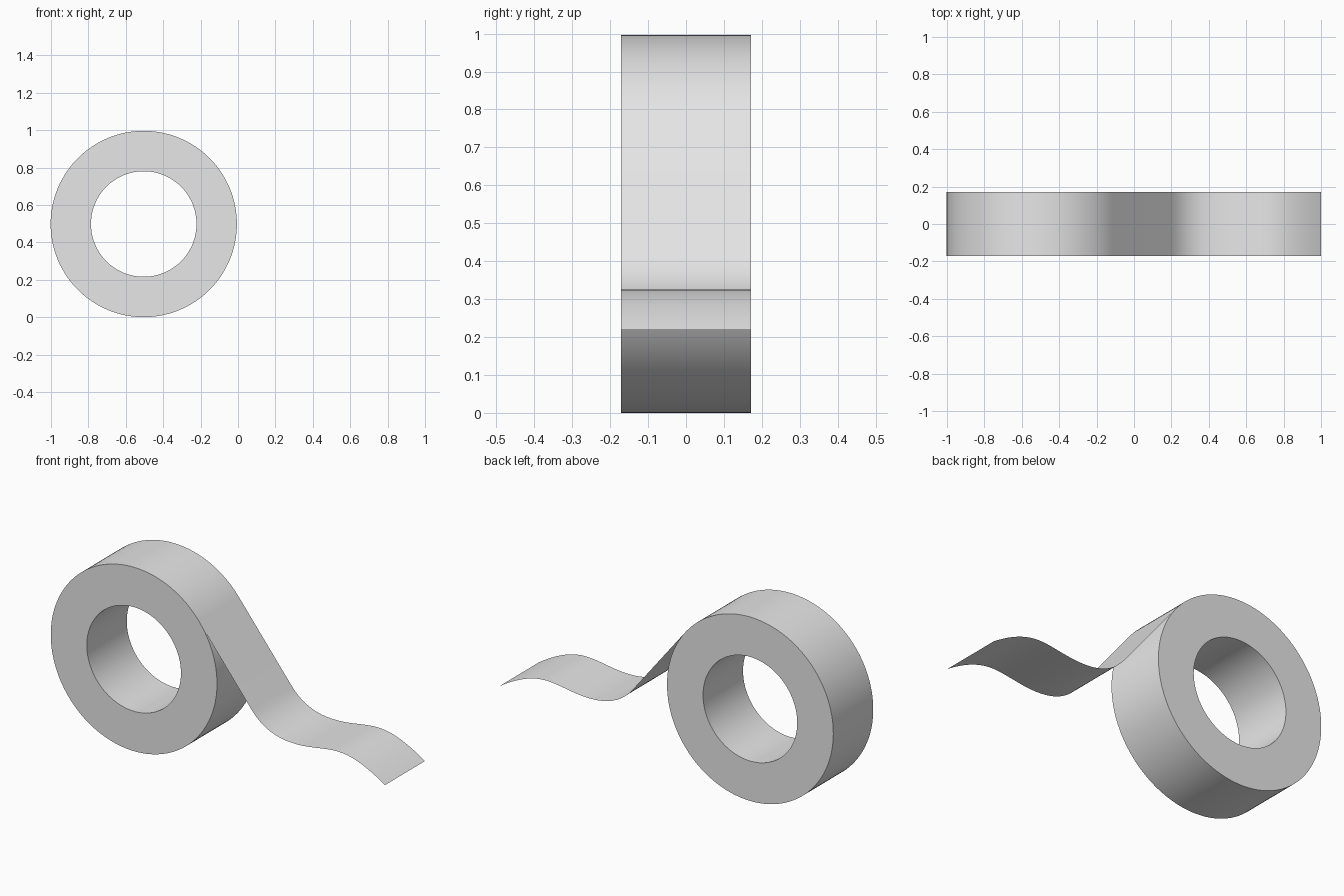
import bpy, bmesh, math
from mathutils import Vector
from mathutils.geometry import interpolate_bezier

if "Cube" in bpy.data.objects:
    bpy.data.objects.remove(bpy.data.objects["Cube"])

CX, CZ = -0.504, 0.498      # roll centre
R_OUT, R_IN = 0.498, 0.282  # roll radii
HALF = 0.171                # half the tape width
SEG = 128

mat = bpy.data.materials.new("light_grey")
mat.diffuse_color = (0.8, 0.8, 0.8, 1)
mat.use_nodes = True
mat.node_tree.nodes["Principled BSDF"].inputs["Base Color"].default_value = mat.diffuse_color


def finish(name, bm):
    mesh = bpy.data.meshes.new(name)
    bm.to_mesh(mesh)
    bm.free()
    obj = bpy.data.objects.new(name, mesh)
    bpy.context.collection.objects.link(obj)
    mesh.materials.append(mat)
    bpy.ops.object.select_all(action='DESELECT')
    obj.select_set(True)
    bpy.context.view_layer.objects.active = obj
    bpy.ops.object.shade_smooth_by_angle(angle=math.radians(35))
    return obj


# Tape roll: rectangular section swept round the y axis
bm = bmesh.new()
section = [(R_OUT, -HALF), (R_OUT, HALF), (R_IN, HALF), (R_IN, -HALF)]
rings = []
for i in range(SEG):
    a = 2 * math.pi * i / SEG
    rings.append([bm.verts.new((CX + r * math.cos(a), y, CZ + r * math.sin(a)))
                  for r, y in section])
for i in range(SEG):
    p, q = rings[i], rings[(i + 1) % SEG]
    for k in range(4):
        n = (k + 1) % 4
        bm.faces.new((p[k], p[n], q[n], q[k]))
bmesh.ops.recalc_face_normals(bm, faces=bm.faces)
finish("tape_roll", bm)

# Loose tape end: thin sheet leaving the roll on a tangent, then waving
t = math.radians(38.7)
start = Vector((CX + R_OUT * math.cos(t), CZ + R_OUT * math.sin(t), 0))
waves = [
    [(0.20, 0.414), (0.28, 0.314), (0.38, 0.297), (0.47, 0.298)],
    [(0.47, 0.298), (0.56, 0.299), (0.64, 0.325), (0.72, 0.325)],
    [(0.72, 0.325), (0.82, 0.325), (0.92, 0.270), (1.00, 0.218)],
]
path = [start]
for w in waves:
    pts = interpolate_bezier(*[Vector((x, z, 0)) for x, z in w], 17)
    path += pts if len(path) == 1 else pts[1:]

bm = bmesh.new()
rows = [[bm.verts.new((p.x, y, p.y)) for y in (-HALF, HALF)] for p in path]
for p, q in zip(rows, rows[1:]):
    bm.faces.new((p[0], q[0], q[1], p[1]))
finish("loose_tape_end", bm)
